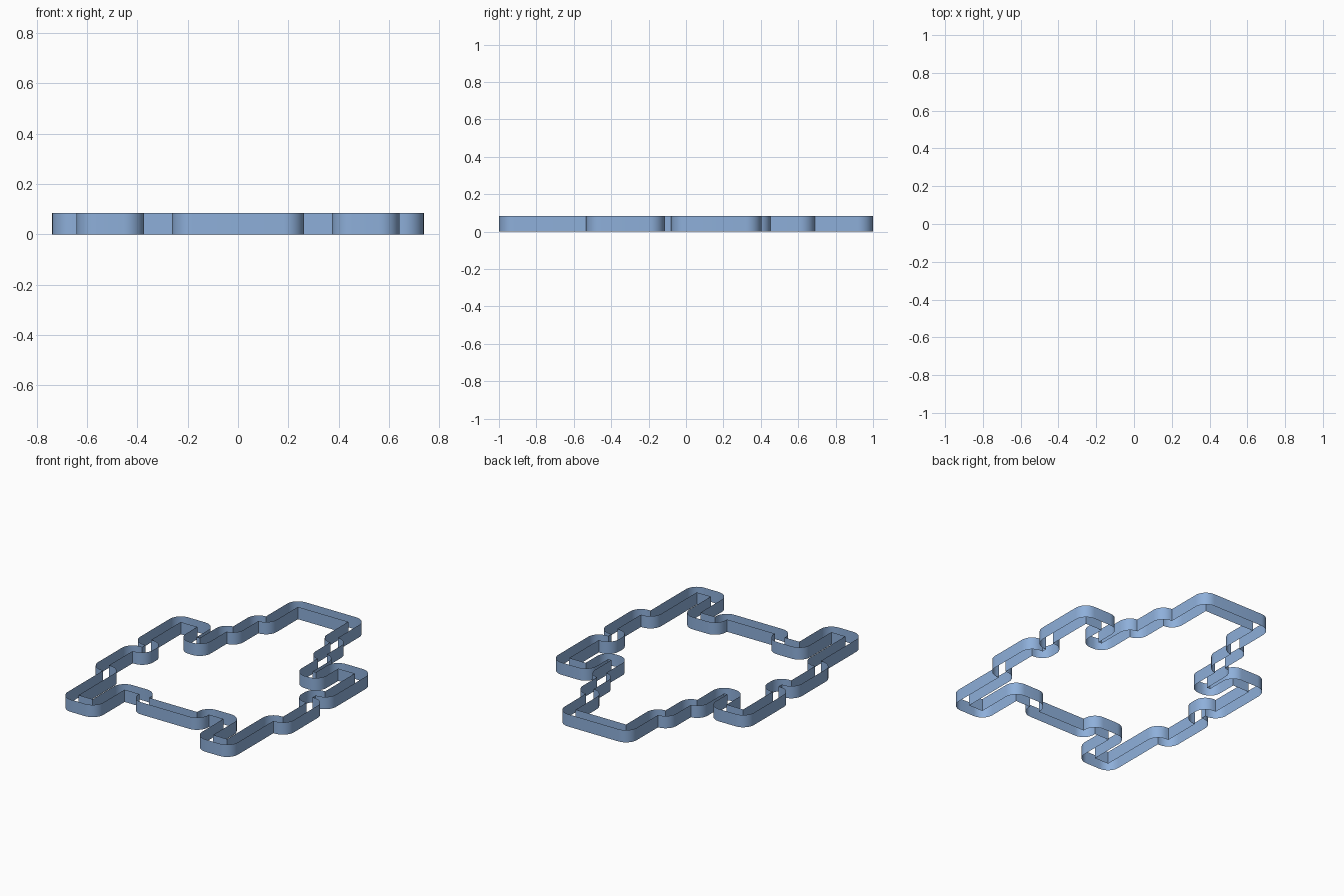
import bpy, bmesh, math
from mathutils import Vector

if "Cube" in bpy.data.objects:
    bpy.data.objects.remove(bpy.data.objects["Cube"])

WALL = 0.082      # spacing between the outer and inner walls
HEIGHT = 0.084
STEPS = 10        # segments per rounded corner

# Right half of the stepped centre line, from the top down
half = [(0.231, 0.959), (0.231, 0.649), (0.313, 0.649), (0.313, 0.411),
        (0.385, 0.411), (0.385, 0.155), (0.491, 0.155), (0.491, 0.362),
        (0.698, 0.362), (0.698, -0.039), (0.602, -0.039), (0.602, -0.156),
        (0.698, -0.156), (0.698, -0.494), (0.602, -0.494), (0.602, -0.959),
        (0.414, -0.959), (0.414, -0.648), (0.222, -0.648), (0.222, -0.741)]
path = [Vector(p) for p in half + [(-x, y) for x, y in reversed(half)]]

blue = bpy.data.materials.new("steel blue")
blue.diffuse_color = (0.27, 0.43, 0.70, 1)
blue.use_nodes = True
blue.node_tree.nodes["Principled BSDF"].inputs["Base Color"].default_value = blue.diffuse_color


def left(d):
    return Vector((-d.y, d.x))


def wall_outline(side):
    """Offset the centre line; round the corners on the outside of each turn."""
    n = len(path)
    dirs = [(path[(i + 1) % n] - path[i]).normalized() for i in range(n)]
    corners = [path[i] + (left(dirs[i - 1]) + left(dirs[i])) * side * WALL / 2
               for i in range(n)]
    pts = []

    def add(p):
        if not pts or (p - pts[-1]).length > 1e-4:
            pts.append(p)

    for i, p in enumerate(corners):
        d_in, d_out = dirs[i - 1], dirs[i]
        if side * d_in.cross(d_out) > 0:
            add(p)
            continue
        r_in = min(WALL, (p - corners[i - 1]).length)
        r_out = min(WALL, (corners[(i + 1) % n] - p).length)
        centre = p - d_in * r_in + d_out * r_out
        for k in range(STEPS + 1):
            a = math.pi / 2 * k / STEPS
            add(centre - d_out * r_out * math.cos(a) + d_in * r_in * math.sin(a))
    if (pts[0] - pts[-1]).length < 1e-4:
        pts.pop()
    return pts


def make_wall(name, side):
    """Open upright band following one outline."""
    pts = wall_outline(side)
    bm = bmesh.new()
    low = [bm.verts.new((p.x, p.y, 0)) for p in pts]
    high = [bm.verts.new((p.x, p.y, HEIGHT)) for p in pts]
    for i in range(len(pts)):
        j = (i + 1) % len(pts)
        quad = [low[i], high[i], high[j], low[j]]
        bm.faces.new(quad if side > 0 else quad[::-1])
    mesh = bpy.data.meshes.new(name)
    bm.to_mesh(mesh)
    bm.free()
    mesh.materials.append(blue)
    obj = bpy.data.objects.new(name, mesh)
    bpy.context.collection.objects.link(obj)
    bpy.ops.object.select_all(action='DESELECT')
    obj.select_set(True)
    bpy.context.view_layer.objects.active = obj
    bpy.ops.object.shade_smooth_by_angle(angle=math.radians(30))


make_wall("outer_wall", 1)
make_wall("inner_wall", -1)
